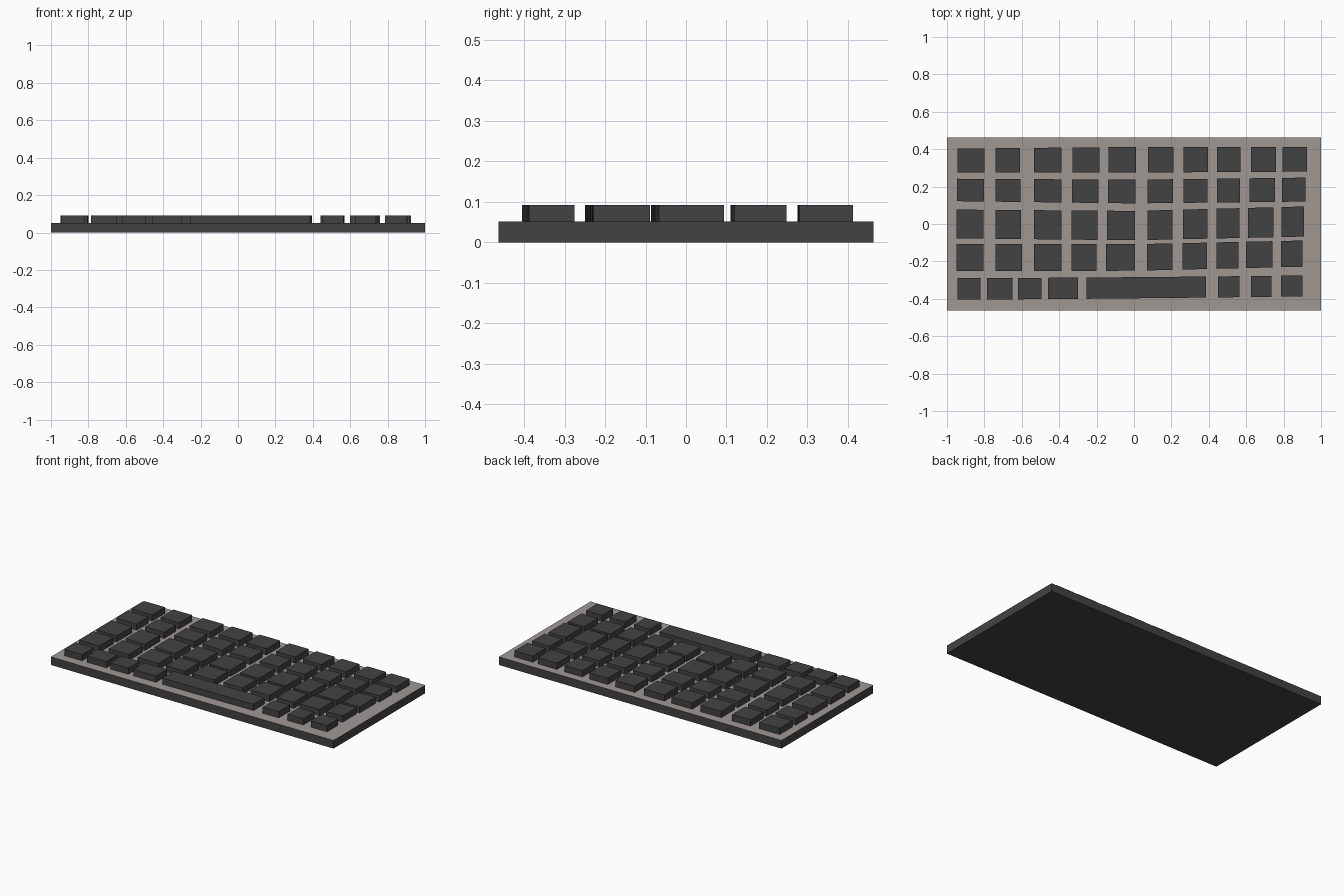
import bpy
import bmesh

if "Cube" in bpy.data.objects:
    bpy.data.objects.remove(bpy.data.objects["Cube"])

BASE_Z, KEY_Z = 0.052, 0.092


def material(name, rgb):
    m = bpy.data.materials.new(name)
    m.diffuse_color = (*rgb, 1)
    m.use_nodes = True
    m.node_tree.nodes["Principled BSDF"].inputs["Base Color"].default_value = m.diffuse_color
    return m


dark = material("charcoal", (0.055, 0.055, 0.055))
grey = material("warm grey", (0.35, 0.315, 0.30))


def prism(name, corners, z0, z1, mats):
    """Flat-sided block from a counter-clockwise outline; top uses the last material."""
    bm = bmesh.new()
    low = [bm.verts.new((x, y, z0)) for x, y in corners]
    high = [bm.verts.new((x, y, z1)) for x, y in corners]
    bm.faces.new(low[::-1])
    bm.faces.new(high).material_index = len(mats) - 1
    n = len(corners)
    for i in range(n):
        j = (i + 1) % n
        bm.faces.new((low[i], low[j], high[j], high[i]))
    me = bpy.data.meshes.new(name)
    bm.to_mesh(me)
    bm.free()
    for m in mats:
        me.materials.append(m)
    ob = bpy.data.objects.new(name, me)
    bpy.context.collection.objects.link(ob)
    return ob


# Case: dark sides and bottom, grey top face
prism("keyboard_case", [(-1, -.463), (1, -.463), (1, .463), (-1, .463)],
      0, BASE_Z, [dark, grey])

# Column edges (left, right) at the back row and at the fourth row
back = [(-.945, -.80), (-.74, -.61), (-.535, -.387), (-.33, -.185), (-.135, .01),
        (.075, .21), (.265, .395), (.445, .57), (.625, .76), (.795, .925)]
front = [(-.95, -.805), (-.74, -.60), (-.535, -.387), (-.335, -.20), (-.15, .005),
         (.07, .205), (.26, .39), (.44, .56), (.60, .74), (.785, .90)]
# Row edges (top, bottom) at the left, middle and right
rows = [((.403, .275), (.412, .275), (.412, .28)),
        ((.242, .122), (.237, .11), (.248, .12)),
        ((.077, -.077), (.07, -.087), (.094, -.067)),
        ((-.107, -.25), (-.108, -.25), (-.088, -.228))]
# Front row of modifier keys with the long space bar
last_row = [(-.945, -.82), (-.785, -.65), (-.62, -.495), (-.46, -.30),
            (-.255, .385), (.45, .563), (.625, .735), (.787, .902)]


def row_y(row, x, edge):
    a, b = (row[0], row[1]) if x < 0 else (row[1], row[2])
    t = min(1, (x + .95) / .95 if x < 0 else x / .92)
    return a[edge] + (b[edge] - a[edge]) * t


def key(name, row, x0, x1):
    prism(name, [(x0, row_y(row, x0, 1)), (x1, row_y(row, x1, 1)),
                 (x1, row_y(row, x1, 0)), (x0, row_y(row, x0, 0))],
          BASE_Z, KEY_Z, [dark])


# Main key grid
for r, row in enumerate(rows):
    t = r / 3
    for c, (b, f) in enumerate(zip(back, front)):
        key(f"key_{r + 1}_{c + 1}", row,
            b[0] + (f[0] - b[0]) * t, b[1] + (f[1] - b[1]) * t)

# Bottom key row
bottom = ((-.29, -.405), (-.285, -.398), (-.275, -.387))
for c, (x0, x1) in enumerate(last_row):
    key("space_bar" if c == 4 else f"modifier_key_{c + 1}", bottom, x0, x1)
